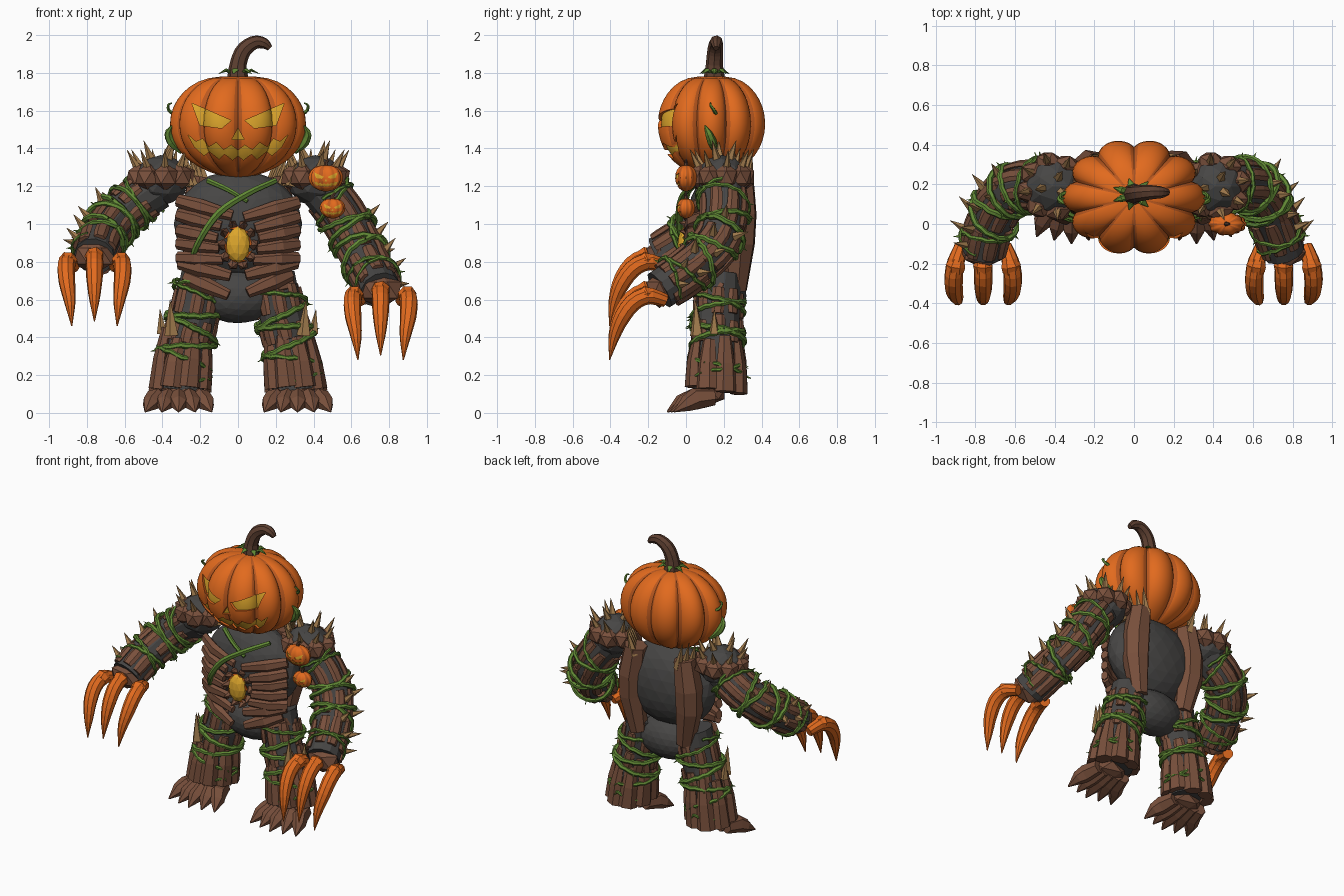
import bpy, bmesh, math, random
from mathutils import Vector as V

if "Cube" in bpy.data.objects:
    bpy.data.objects.remove(bpy.data.objects["Cube"])

random.seed(4)
PI = math.pi
COLOURS = {"pumpkin orange": (0.76, 0.145, 0.013), "groove orange": (0.50, 0.10, 0.014),
           "bark brown": (0.19, 0.08, 0.045), "stem brown": (0.11, 0.05, 0.03),
           "charcoal": (0.062, 0.06, 0.058), "vine green": (0.12, 0.25, 0.035),
           "thorn tan": (0.36, 0.20, 0.075), "glow yellow": (0.72, 0.38, 0.025)}
MATS = {}
for n, c in COLOURS.items():
    MATS[n] = bpy.data.materials.new(n)
    MATS[n].diffuse_color = (*c, 1)


def spline(pts, n):
    """Catmull-Rom curve through pts, n + 1 samples."""
    P = [V(p) for p in pts]
    P = [2 * P[0] - P[1]] + P + [2 * P[-1] - P[-2]]
    out = []
    for i in range(n + 1):
        f = i / n * (len(P) - 3)
        k = min(int(f), len(P) - 4)
        u = f - k
        a, b, c, d = P[k:k + 4]
        out.append(0.5 * (2 * b + (c - a) * u + (2 * a - 5 * b + 4 * c - d) * u * u
                          + (3 * b - a - 3 * c + d) * u ** 3))
    return out


def frames(pts, ref):
    res, N = [], V(ref)
    for i, p in enumerate(pts):
        T = (pts[min(i + 1, len(pts) - 1)] - pts[max(i - 1, 0)]).normalized()
        N = (N - T * T.dot(N)).normalized()
        res.append((p, T, N, T.cross(N)))
    return res


class Part:
    """Collects simple solids into one object."""
    def __init__(self, name, *mats):
        self.name, self.mats, self.bm = name, mats, bmesh.new()

    def tube(self, pts, radii, n=6, flat=1.0, ref=(0.31, -0.87, 0.39)):
        bm, rings = self.bm, []
        pts = [V(p) for p in pts]
        for i, (p, T, N, B) in enumerate(frames(pts, ref)):
            f = i / (len(pts) - 1) * (len(radii) - 1)
            k = min(int(f), len(radii) - 2)
            r = max(radii[k] + (radii[k + 1] - radii[k]) * (f - k), 0.001)
            rings.append([bm.verts.new(p + N * (math.cos(a) * r * flat) + B * (math.sin(a) * r))
                          for a in [2 * PI * (j + 0.5) / n for j in range(n)]])
        for a, b in zip(rings, rings[1:]):
            for j in range(n):
                bm.faces.new((a[j], a[(j + 1) % n], b[(j + 1) % n], b[j]))
        bm.faces.new(rings[0][::-1])
        bm.faces.new(rings[-1])

    def spike(self, base, direction, length, r, n=5):
        self.tube([V(base), V(base) + V(direction).normalized() * length], [r, 0.001], n)

    def ball(self, c, size, sub=1):
        for v in bmesh.ops.create_icosphere(self.bm, subdivisions=sub, radius=1)["verts"]:
            v.co = V((v.co.x * size[0], v.co.y * size[1], v.co.z * size[2])) + V(c)

    def done(self, smooth=False):
        me = bpy.data.meshes.new(self.name)
        bmesh.ops.recalc_face_normals(self.bm, faces=self.bm.faces)
        self.bm.to_mesh(me)
        self.bm.free()
        for m in self.mats:
            me.materials.append(MATS[m])
        if smooth:
            me.shade_smooth()
            me.set_sharp_from_angle(angle=0.6)
        bpy.context.collection.objects.link(bpy.data.objects.new(self.name, me))


# Carved face outlines, relative to pumpkin radii
EYE = [(-.68, .43), (-.10, .07), (-.24, -.09), (-.56, -.03)]
LIP = [(-.74, -.22), (-.62, -.37), (-.52, -.31), (-.43, -.48), (-.32, -.39), (-.21, -.54), (-.1, -.44), (0, -.55)]
JAW = [(0, -.66), (-.08, -.75), (-.2, -.62), (-.28, -.73), (-.42, -.57), (-.5, -.66), (-.64, -.48)]
flip = lambda s: [(-x, z) for x, z in s[::-1]]
FACE = [EYE, flip(EYE), [(0, -.09), (-.09, -.32), (.09, -.32)], LIP + flip(LIP)[1:] + flip(JAW) + JAW[1:]]


def inside(x, z, poly):
    odd = False
    for (x0, z0), (x1, z1) in zip(poly, poly[1:] + poly[:1]):
        if (z0 > z) != (z1 > z) and x < x0 + (z - z0) / (z1 - z0) * (x1 - x0):
            odd = not odd
    return odd


def pumpkin(name, c, rx, ry, rz, seg=100, rows=18):
    """Ten-lobed pumpkin with darker grooves and a face cut into its front."""
    p, rings = Part(name, "pumpkin orange", "groove orange", "glow yellow"), []
    bm = p.bm
    for i in range(rows + 1):
        f = -PI / 2 * 0.96 + PI * 0.96 * i / rows
        w, z = math.cos(f) ** 0.88, math.sin(f) - 0.06 * abs(math.sin(f)) ** 14
        ring = []
        for j in range(seg):
            a = 2 * PI * j / seg
            k = w * (0.86 + 0.14 * abs(math.cos(5 * a)) ** 0.75)
            ring.append(bm.verts.new((rx * k * math.cos(a), ry * k * math.sin(a), rz * z * 1.05)))
        rings.append(ring)
    for a, b in zip(rings, rings[1:]):
        for j in range(seg):
            face = bm.faces.new((a[j], a[(j + 1) % seg], b[(j + 1) % seg], b[j]))
            face.material_index = int(j % 10 in (4, 5))
    bm.faces.new(rings[0][::-1])
    bm.faces.new(rings[-1])
    bm.normal_update()
    # cut along every outline edge
    polys = [[(x * rx, z * rz) for x, z in s] for s in FACE]
    for poly in polys:
        for (x0, z0), (x1, z1) in zip(poly, poly[1:] + poly[:1]):
            fs = []
            for f in bm.faces:
                xs, zs = [v.co.x for v in f.verts], [v.co.z for v in f.verts]
                if (f.calc_center_median().y < 0 and min(xs) <= max(x0, x1) and max(xs) >= min(x0, x1)
                        and min(zs) <= max(z0, z1) and max(zs) >= min(z0, z1)):
                    fs.append(f)
            geom = list({v for f in fs for v in f.verts} | {e for f in fs for e in f.edges}) + fs
            bmesh.ops.bisect_plane(bm, geom=geom, dist=1e-6, plane_co=(x0, 0, z0), plane_no=(z1 - z0, 0, x0 - x1))
    # sink the cut areas and colour them
    cut = []
    for f in bm.faces:
        m = f.calc_center_median()
        if m.y < 0 and any(inside(m.x, m.z, s) for s in polys):
            cut.append(f)
    for f in cut:
        f.material_index = 2
    new = bmesh.ops.extrude_face_region(bm, geom=cut)["geom"]
    top = {g for g in new if isinstance(g, bmesh.types.BMFace)}
    for v in [g for g in new if isinstance(g, bmesh.types.BMVert)]:
        for f in v.link_faces:
            f.material_index = 2 if f in top else 0
        v.co.y += rx * 0.05
    bmesh.ops.delete(bm, geom=[f for f in cut if f.is_valid and f not in top], context="FACES")
    bmesh.ops.translate(bm, verts=bm.verts, vec=c)
    p.done(True)


# Head, stem, leaves
pumpkin("head_pumpkin", (0, .135, 1.53), .36, .295, .255)
p = Part("head_stem", "stem brown")
p.tube(spline([(0, .15, 1.75), (0, .15, 1.84), (.03, .155, 1.92), (.09, .16, 1.962), (.14, .16, 1.955), (.17, .16, 1.93)], 14),
       [.06, .045, .042, .036, .03, .016], 8)
p.done()
p = Part("head_leaves", "vine green")
for k in range(7):
    a = k / 7 * 2 * PI
    d = V((math.cos(a), math.sin(a) * .7, 0))
    p.tube([V((0, .15, 1.785)) + d * r + V((0, 0, z)) for r, z in ((.03, .01), (.07, .03), (.115, .01))], [.018, .018, .002], 6, .5, (0, 0, 1))
for s in (1, -1):
    p.tube(spline([(s * .30, .16, 1.38), (s * .35, .14, 1.43), (s * .37, .12, 1.48), (s * .35, .10, 1.52)], 8), [.012, .026, .02, .004], 6)
    p.tube(spline([(s * .33, .16, 1.58), (s * .365, .15, 1.60), (s * .37, .13, 1.63), (s * .35, .13, 1.64)], 8), [.012, .008, .004], 5)
p.done()

# Small pumpkins on one shoulder
pumpkin("small_pumpkin_upper", (.465, 0, 1.245), .092, .06, .066, 50, 10)
pumpkin("small_pumpkin_lower", (.50, 0, 1.085), .068, .05, .05, 50, 10)
p = Part("small_stems", "stem brown")
for x, z in ((.465, 1.305), (.50, 1.13)):
    p.tube([(x, 0, z - .01), (x, 0, z + .02), (x + .015, 0, z + .035)], [.014, .01, .006], 6)
p.done()

# Torso and hips
p = Part("torso", "charcoal")
p.ball((0, .175, 1.0), (.34, .17, .285), 3)
p.ball((0, .18, .62), (.22, .14, .145), 3)
p.done()

# Chest planks, hip planks, back logs
p = Part("chest_planks", "bark brown")
q = Part("back_logs", "bark brown")
for s in (1, -1):
    rows = [((.32, 1.12 - .074 * i), ((.03, .09, .11, .10, .08)[i], 1.04 - .056 * i), .042) for i in range(5)]
    rows += [((.31, .80), (.04, .73), .045), ((.28, .73), (.05, .63), .045)]
    for (x0, z0), (x1, z1), w in rows:
        j = random.uniform(-.008, .008)
        p.tube([(s * x0, .09, z0 + j), (s * (x0 * .6 + x1 * .4), .03, z0 * .6 + z1 * .4 + j), (s * x1, .005, z1 + j)],
               [w * .8, w, w * .65], 6, .7, (0, -1, 0))
    p.tube([(s * .30, .2, .66), (s * .27, .12, .68), (s * .2, .06, .66)], [.03, .04, .03], 5)
    q.tube([(s * .19, .285, 1.25), (s * .22, .285, 1.05), (s * .22, .28, .9), (s * .18, .265, .65)], [.075, .092, .088, .058], 7)
for k in range(10):
    a = k / 10 * 2 * PI
    p.spike((.085 * math.cos(a), .02, .89 + .11 * math.sin(a)), (math.cos(a) * .3, -1, math.sin(a) * .3), .06, .03)
p.done()
q.done()

# Glowing core with orange rim
p = Part("core_glow", "glow yellow")
p.ball((0, -.005, .89), (.065, .04, .095), 2)
p.done()
p = Part("core_rim", "pumpkin orange")
for k in range(8):
    a = k / 8 * 2 * PI
    p.spike((.062 * math.cos(a), .005, .89 + .085 * math.sin(a)), (-math.sin(a), -.4, math.cos(a)), .05, .014, 4)
p.done()

# Chest vines
p = Part("chest_vines", "vine green")
p.tube(spline([(-.25, .06, .80), (-.20, -.02, .92), (-.10, -.035, 1.06), (.05, -.01, 1.16), (.20, .07, 1.23)], 16), [.016, .02, .016], 6)
p.tube(spline([(-.16, .08, 1.23), (-.05, .02, 1.18), (.05, .0, 1.12)], 8), [.016, .012], 6)
p.done()


def limb(name, path, radii, ref, turns, segs, spikes):
    """Dark core wrapped in bark strips, spiral vines and thorns."""
    M = 60
    F = frames(spline(path, M), ref)

    def on(t, a, k=1.0):
        pt, T, N, B = F[max(0, min(M, round(t * M)))]
        r = radii[0] + (radii[1] - radii[0]) * t
        return pt + (N * math.cos(a) + B * math.sin(a)) * r * k
    p = Part(name + "_core", "charcoal")
    p.tube([f[0] for f in F[::6]], [radii[0] * .94, radii[1] * .94], 12, 1, ref)
    p.done()
    p = Part(name + "_bark", "bark brown")
    for k in range(8):
        for t0, t1, w in segs:
            a = 2 * PI * k / 8 + random.uniform(-.08, .08)
            j = random.uniform(-.03, .03)
            ts = [t0 + (t1 - t0) * i / 4 + j for i in range(5)]
            p.tube([on(t, a, .95) for t in ts], [w * .8, w, w, w * .85], 6, .5, on(t0, a) - on(t0, a, 0))
    p.done()
    p = Part(name + "_vines", "vine green")
    for ph, d in ((0, 1), (2.2, -1)):
        n = 90
        hel = [on(.06 + .88 * i / n, ph + d * turns * 2 * PI * i / n, 1.1 + .05 * math.sin(i * .4)) for i in range(n + 1)]
        p.tube(hel, [.010, .016, .016, .008], 6)
        for i in range(4, n, 9):
            t, a = .06 + .88 * i / n, ph + d * turns * 2 * PI * i / n
            p.spike(hel[i], on(t, a) - on(t, a, 0) + F[30][1] * .05, .035, .008, 4)
    p.done()
    if spikes:
        p = Part(name + "_thorns", "thorn tan")
        for t, a in spikes:
            p.spike(on(t, a, .95), on(t, a) - on(t, a, 0) - F[round(t * M)][1] * .04, .09, .025)
        p.done()


ARMS = {"right": (1, [(.43, .19, 1.20), (.55, .20, 1.05), (.63, .16, .90), (.70, .02, .76), (.755, -.14, .65)]),
        "left": (-1, [(-.43, .19, 1.19), (-.56, .19, 1.10), (-.66, .13, 1.01), (-.73, -.01, .91), (-.76, -.14, .83)])}
for side, (s, path) in ARMS.items():
    # Arms
    limb(side + "_arm", path, (.125, .115), (s * .7, .4, .6), 3.5,
         [(.10, .38, .036), (.40, .67, .036), (.70, .96, .038)],
         [(t, a) for t, a in zip((.35, .45, .52, .6, .68, .75, .82, .9), (.3, -.5, .5, -.2, .6, -.4, .3, -.3))])
    # Hands and claws
    w = V(path[-1])
    p = Part(side + "_hand", "bark brown")
    p.ball(w, (.125, .08, .095), 1)
    p.done()
    p = Part(side + "_claws", "pumpkin orange")
    for k in (-1, 0, 1):
        b = w + V((k * .14, -.01, -.055 + (.025 if k == 0 else 0)))
        rel = [(-k * .03, .04, 0), (0, -.05, .025), (k * .01, -.13, -.01), (k * .005, -.19, -.09), (-k * .01, -.23, -.19), (-k * .02, -.255, -.315)]
        p.tube(spline([b + V(r) for r in rel], 12), [.035, .046, .048, .044, .031, .003], 9)
        p.tube([b + V((-k * .01, -.03, .03)), b + V((0, -.06, .03)), b + V((0, -.09, .015))], [.038, .051, .044], 7)
    p.done()
    # Shoulders
    c = V((s * .41, .19, 1.23))
    p = Part(side + "_shoulder", "charcoal")
    p.ball(c, (.15, .145, .135), 2)
    p.done()
    p = Part(side + "_shoulder_bark", "bark brown")
    q = Part(side + "_shoulder_spikes", "thorn tan")
    for k in range(8):
        a = 2 * PI * k / 8 + .2
        d = V((math.cos(a), math.sin(a), 0))
        p.ball(c + d * .118 + V((0, 0, .018)), (.075, .065, .075), 1)
        q.spike(c + d * .12 + V((0, 0, .06)), d * .5 + V((s * .1, 0, 1)), .12, .025)
        if k % 3 == 1:
            q.spike(c + d * .05 + V((0, 0, .11)), d * .4 + V((0, 0, 1)), .11, .026)
    # Collar spikes
    for k in range(6):
        q.spike((s * (.17 + .022 * k), .33 - .04 * k, 1.2), (s * .25, .1 - .02 * k, 1), .2 - .012 * k, .03)
    p.done()
    q.done()
    # Legs
    leg = [(s * .19, .18, .73), (s * .23, .17, .52), (s * .275, .165, .34), (s * .305, .16, .12)]
    limb(side + "_leg", leg, (.122, .135), (0, -1, 0), 3, [(.12, .34, .036), (.4, .6, .038)], None)
    p = Part(side + "_shin_bark", "bark brown")
    for k in range(8):
        a = 2 * PI * (k + .5) / 8
        d = V((math.cos(a), math.sin(a), 0))
        top, bot = V((s * .275, .165, .43 + random.uniform(-.05, .03))), V((s * .307, .16, .12 + .02 * math.cos(a - PI * 1.5)))
        p.tube([top + d * .112, (top + bot) / 2 + d * .128, bot + d * .13], [.034, .052, .062], 6, .7, d)
    p.done()
    p = Part(side + "_knee_spikes", "thorn tan")
    p.spike((s * .35, .06, .41), (s * .05, -.05, 1), .19, .04)
    p.spike((s * .40, .15, .42), (s * .1, 0, 1), .13, .03)
    p.done()
    # Feet
    p = Part(side + "_foot", "bark brown")
    for k in (-2, -1, 0, 1, 2):
        x, tip = s * .315, abs(k) * .018
        p.tube([(x + k * .05, .15, .085), (x + k * .06, .05, .075), (x + k * .075, -.03 + tip, .05), (x + k * .088, -.10 + tip, .006)],
               [.045, .058, .045, .004], 6)
    p.ball((s * .31, .12, .10), (.13, .1, .06), 1)
    p.done()

for m in bpy.data.materials:
    if m.users and not m.is_grease_pencil:
        m.use_nodes = True
        m.node_tree.nodes["Principled BSDF"].inputs["Base Color"].default_value = m.diffuse_color
